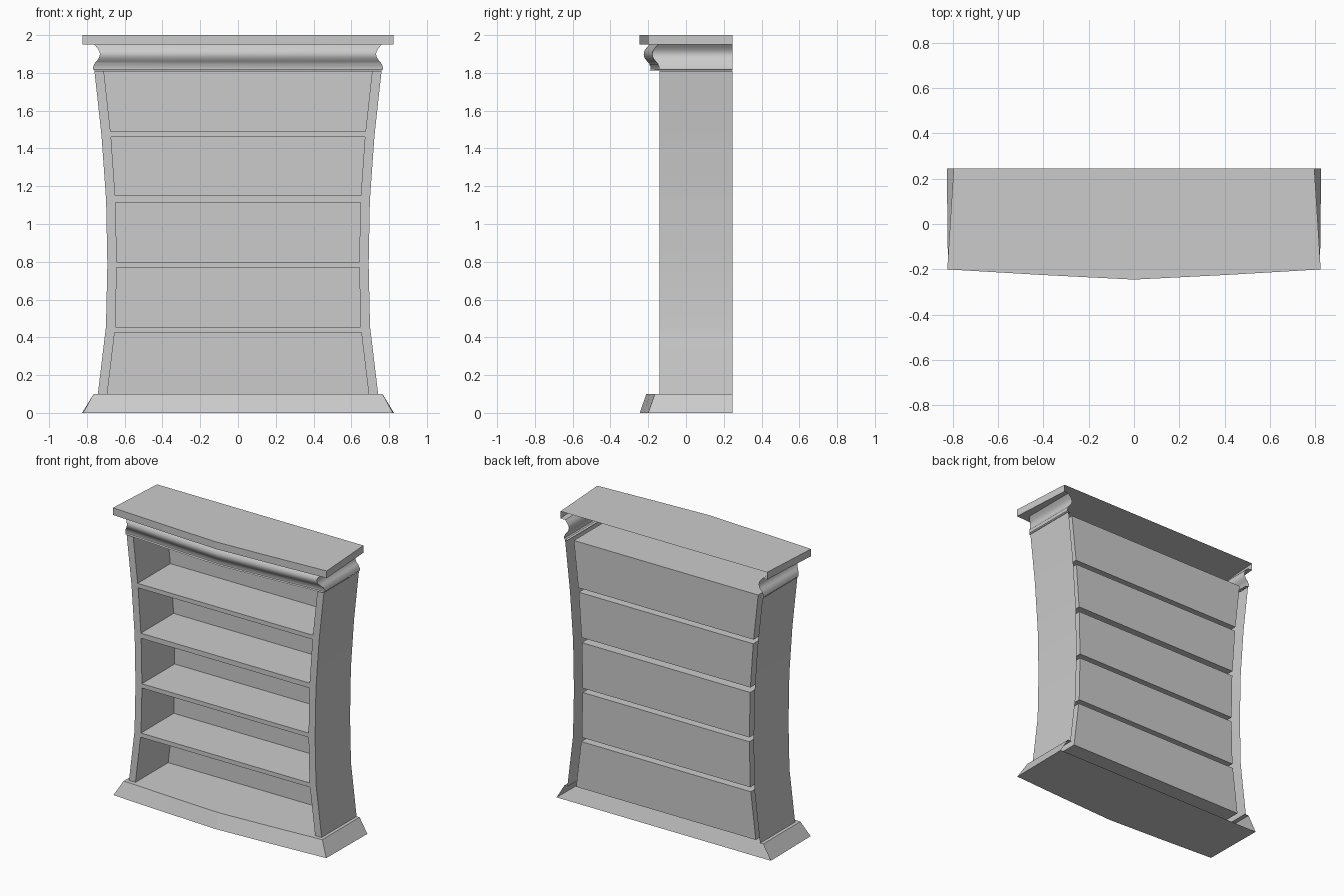
import bpy
import math

if "Cube" in bpy.data.objects:
    bpy.data.objects.remove(bpy.data.objects["Cube"])

BACK, FRONT, BOX_BACK = 0.245, -0.14, 0.22


def make(name, verts, faces, smooth=False):
    mesh = bpy.data.meshes.new(name)
    mesh.from_pydata(verts, [], faces)
    mesh.update()
    obj = bpy.data.objects.new(name, mesh)
    bpy.context.collection.objects.link(obj)
    if smooth:
        bpy.ops.object.select_all(action='DESELECT')
        obj.select_set(True)
        bpy.context.view_layer.objects.active = obj
        bpy.ops.object.shade_smooth_by_angle(angle=math.radians(35))
    return obj


def bowed_path(w, y, bow, z, w_back=None):
    """Three-sided moulding path, open at the back, bowed along the front."""
    wb = w if w_back is None else w_back
    front = [(t * w, y - bow * k, z) for t, k in
             ((-1, 0), (-0.5, 0.54), (0, 1), (0.5, 0.54), (1, 0))]
    return [(-wb, BACK, z)] + front + [(wb, BACK, z)]


def loft(name, rings, cap=None, smooth=False):
    n = len(rings[0])
    verts = [v for r in rings for v in r]
    faces = [(i * n + j, i * n + j + 1, (i + 1) * n + j + 1, (i + 1) * n + j)
             for i in range(len(rings) - 1) for j in range(n - 1)]
    if cap == 'bottom':
        faces.append(tuple(reversed(range(n))))
    if cap == 'top':
        faces.append(tuple(range((len(rings) - 1) * n, len(rings) * n)))
    return make(name, verts, faces, smooth)


# heights of the openings and half width of the waisted body
openings = [(0.10, 0.425), (0.455, 0.77), (0.80, 1.115), (1.15, 1.46), (1.49, 1.81)]
half_width = [0.742, 0.703, 0.699, 0.692, 0.692, 0.698, 0.70, 0.722, 0.725, 0.76]
levels = [z for pair in openings for z in pair]
width_at = dict(zip(levels, half_width))
FRAME = 0.05

# plinth with sloping sides and a ledge around the body
loft("base", [bowed_path(0.82, -0.20, 0.045, 0, 0.825),
              bowed_path(0.765, -0.165, 0.045, 0.1),
              bowed_path(0.735, FRONT, 0, 0.1)], cap='bottom')

# curved sides and front stiles
for side, s in (("left", -1), ("right", 1)):
    rows = [[(s * width_at[z], BACK, z), (s * width_at[z], FRONT, z),
             (s * (width_at[z] - FRAME), FRONT, z)] for z in levels]
    if s > 0:
        rows = [r[::-1] for r in rows]
    loft(side + "_side", rows, smooth=True)

# recessed compartments, open at the front
for i, (z0, z1) in enumerate(openings):
    a, b = width_at[z0] - FRAME, width_at[z1] - FRAME
    verts = [(x, y, z) for y in (FRONT, BOX_BACK)
             for x, z in ((-a, z0), (a, z0), (b, z1), (-b, z1))]
    faces = [(j, j + 4, (j + 1) % 4 + 4, (j + 1) % 4) for j in range(4)]
    make(f"compartment_{i + 1}", verts, faces + [(4, 7, 6, 5)])

# shelf front edges between compartments
for i in range(4):
    z0, z1 = openings[i][1], openings[i + 1][0]
    a, b = width_at[z0] - FRAME, width_at[z1] - FRAME
    make(f"shelf_edge_{i + 1}", [(-a, FRONT, z0), (a, FRONT, z0),
                                 (b, FRONT, z1), (-b, FRONT, z1)], [(0, 1, 2, 3)])

# crown moulding: bead, fillet and cove
profile = [(0.0, 1.812), (0.008, 1.818), (0.008, 1.832), (0.002, 1.842)]
for k in range(9):
    t = k / 8
    profile.append((0.001 - 0.03 * math.sin(math.pi * t), 1.848 + 0.102 * t))
rings = [bowed_path(0.74, FRONT, 0, 1.812)]
rings += [bowed_path(0.76 + d, -0.15 + d, 0.045, z) for d, z in profile]
loft("crown", rings, smooth=True)

# top slab, narrowing slightly towards the back
loft("top_slab", [bowed_path(0.76, -0.15, 0.045, 1.95),
                  bowed_path(0.823, -0.20, 0.045, 1.95, 0.795),
                  bowed_path(0.823, -0.20, 0.045, 2.0, 0.795)], cap='top')
